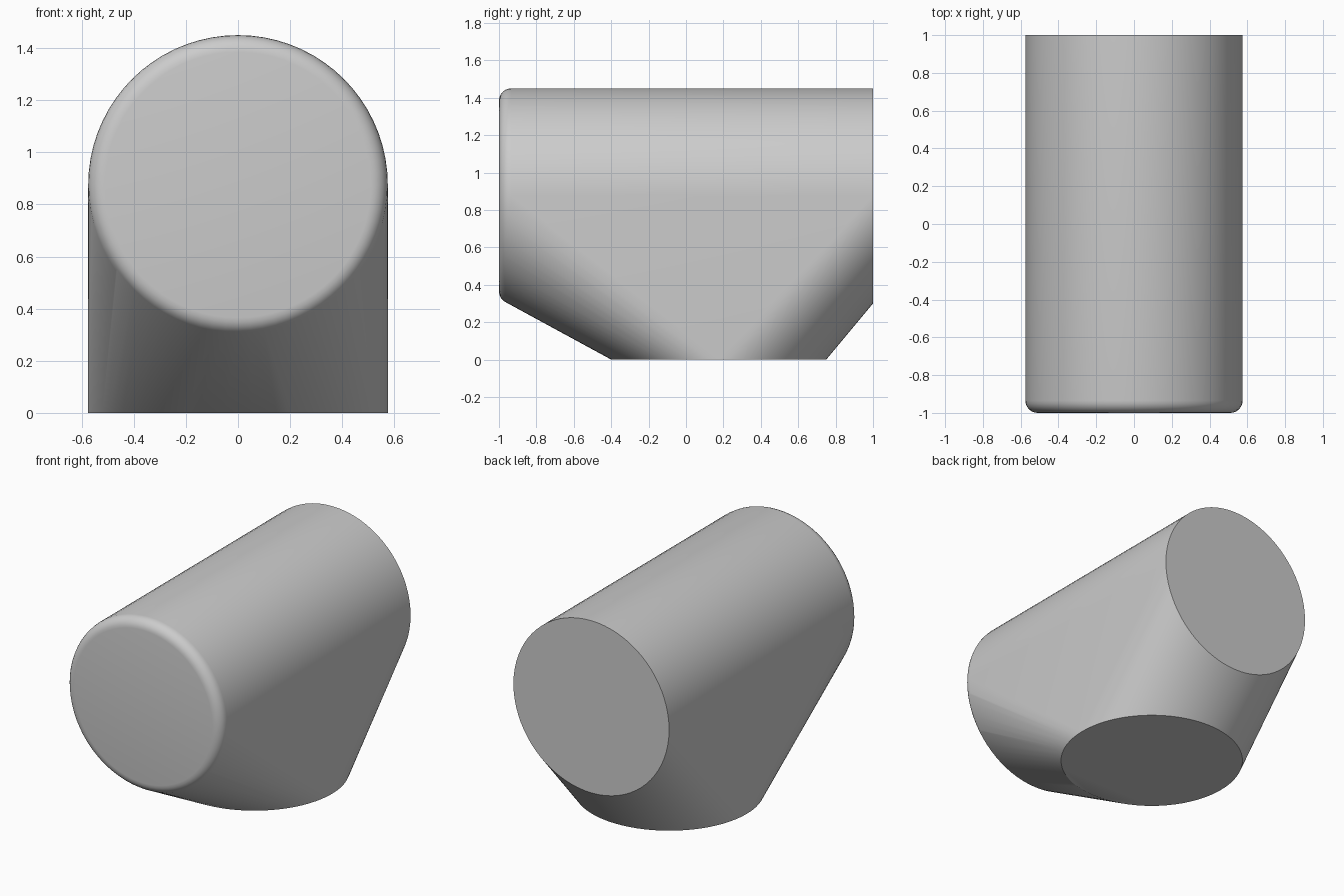
import bpy, bmesh
from math import sin, cos, pi, radians

cube = bpy.data.objects.get("Cube")
if cube:
    bpy.data.objects.remove(cube, do_unlink=True)

RADIUS, AXIS_Z, FILLET = 0.575, 0.875, 0.065
SIDES, STEPS = 72, 6

grey = bpy.data.materials.new("plain grey")
grey.use_nodes = True
colour = (0.6, 0.6, 0.6, 1)
grey.diffuse_color = colour
grey.node_tree.nodes["Principled BSDF"].inputs["Base Color"].default_value = colour

bm = bmesh.new()


def ring(place):
    for i in range(SIDES):
        a = 2 * pi * i / SIDES
        bm.verts.new(place(cos(a), sin(a)))


# Horizontal cylinder: sharp back rim, rounded front rim
ring(lambda c, s: (RADIUS * c, 1, AXIS_Z + RADIUS * s))
for k in range(STEPS + 1):
    t = pi / 2 * k / STEPS
    r = RADIUS - FILLET * (1 - cos(t))
    y = -1 + FILLET * (1 - sin(t))
    ring(lambda c, s: (r * c, y, AXIS_Z + r * s))

# Round foot on the ground
ring(lambda c, s: (RADIUS * c, 0.175 + RADIUS * s, 0))

# Tight skin around the cylinder and the foot
bmesh.ops.convex_hull(bm, input=bm.verts[:], use_existing_faces=False)
bmesh.ops.delete(bm, geom=[v for v in bm.verts if not v.link_faces], context='VERTS')
bmesh.ops.dissolve_limit(bm, angle_limit=radians(0.2), verts=bm.verts[:], edges=bm.edges[:])
bmesh.ops.recalc_face_normals(bm, faces=bm.faces[:])

mesh = bpy.data.meshes.new("body")
bm.to_mesh(mesh)
bm.free()
mesh.materials.append(grey)
body = bpy.data.objects.new("body", mesh)
bpy.context.collection.objects.link(body)

for o in bpy.context.selected_objects:
    o.select_set(False)
body.select_set(True)
bpy.context.view_layer.objects.active = body
bpy.ops.object.shade_smooth_by_angle(angle=radians(30))
